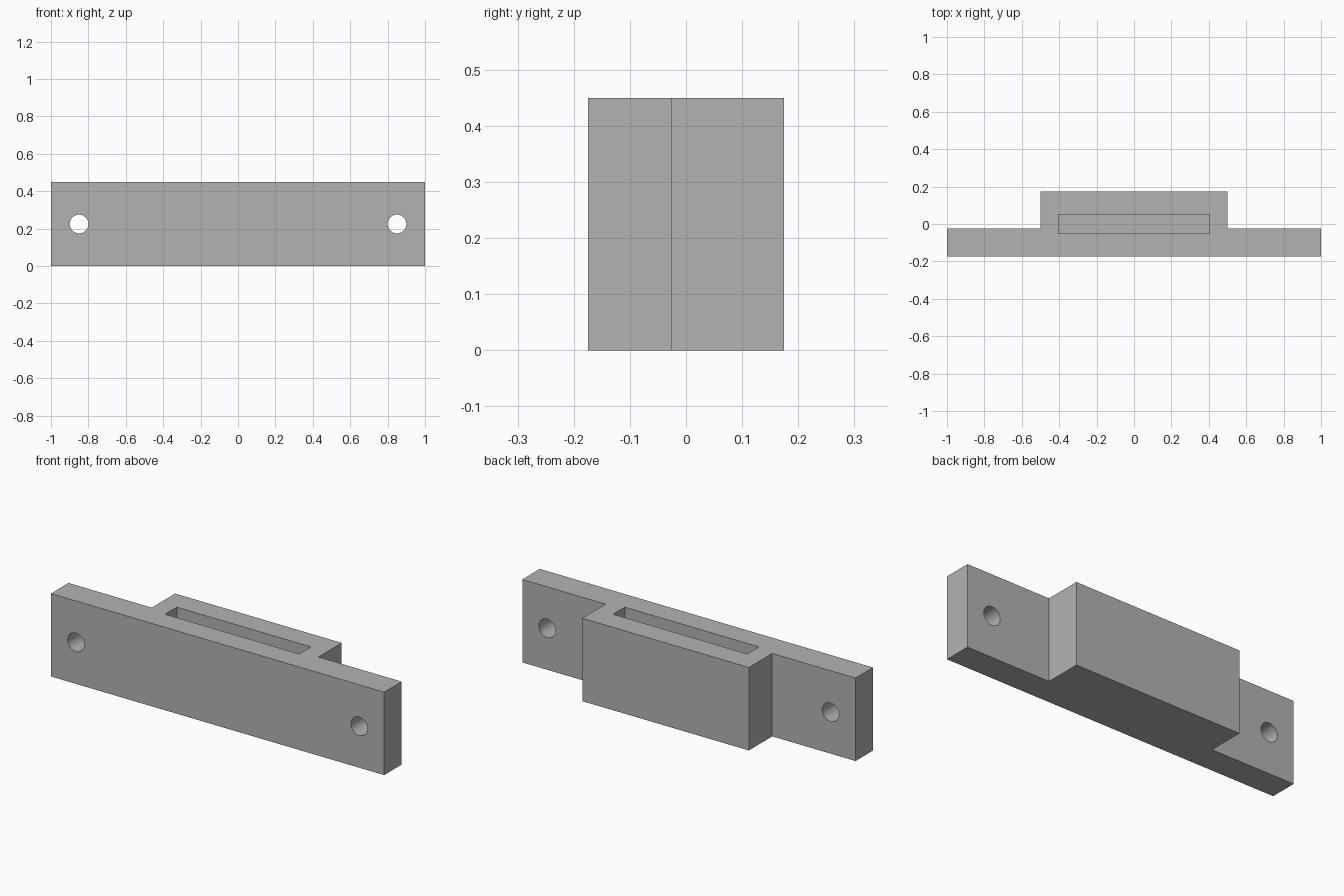
import bpy
import bmesh
import math

default = bpy.data.objects.get("Cube")
if default:
    bpy.data.objects.remove(default, do_unlink=True)

HEIGHT = 0.45
FRONT, STEP, BACK = -0.175, -0.025, 0.175
SLOT_FLOOR = 0.1

grey = bpy.data.materials.new("plain grey")
grey.use_nodes = True
colour = (0.45, 0.45, 0.45, 1)
grey.diffuse_color = colour
grey.node_tree.nodes["Principled BSDF"].inputs["Base Color"].default_value = colour


def cut(target, cutter):
    """Subtract a hidden cutter from the target."""
    cutter.data.materials.append(grey)
    cutter.hide_render = True
    mod = target.modifiers.new(cutter.name, 'BOOLEAN')
    mod.operation = 'DIFFERENCE'
    mod.solver = 'EXACT'
    mod.object = cutter
    bpy.context.view_layer.objects.active = target
    bpy.ops.object.modifier_apply(modifier=mod.name)
    bpy.data.objects.remove(cutter, do_unlink=True)


# Stepped plan outline, extruded upwards
half = [(1, FRONT), (1, STEP), (0.5, STEP), (0.5, BACK)]
outline = half + [(-x, y) for x, y in reversed(half)]
bm = bmesh.new()
base = bm.faces.new([bm.verts.new((x, y, 0)) for x, y in outline])
extruded = bmesh.ops.extrude_face_region(bm, geom=[base])["geom"]
top = [v for v in extruded if isinstance(v, bmesh.types.BMVert)]
bmesh.ops.translate(bm, verts=top, vec=(0, 0, HEIGHT))
bmesh.ops.recalc_face_normals(bm, faces=bm.faces)
mesh = bpy.data.meshes.new("mounting_bracket")
bm.to_mesh(mesh)
bm.free()
bracket = bpy.data.objects.new("mounting_bracket", mesh)
bpy.context.collection.objects.link(bracket)
mesh.materials.append(grey)

# Blind slot open at the top
bpy.ops.mesh.primitive_cube_add(size=1, location=(0, 0, SLOT_FLOOR + 0.25))
slot = bpy.context.object
slot.name = "slot_cutter"
slot.scale = (0.805, 0.1, 0.5)
cut(bracket, slot)

# Screw hole through each ear
for side in (-1, 1):
    bpy.ops.mesh.primitive_cylinder_add(
        vertices=48, radius=0.05, depth=0.3,
        location=(side * 0.85, (FRONT + STEP) / 2, HEIGHT / 2),
        rotation=(math.pi / 2, 0, 0))
    hole = bpy.context.object
    hole.name = "screw_hole_cutter"
    cut(bracket, hole)

# Smooth hole walls, sharp edges elsewhere
bpy.ops.object.select_all(action='DESELECT')
bracket.select_set(True)
bpy.context.view_layer.objects.active = bracket
bpy.ops.object.shade_smooth_by_angle(angle=math.radians(30))
